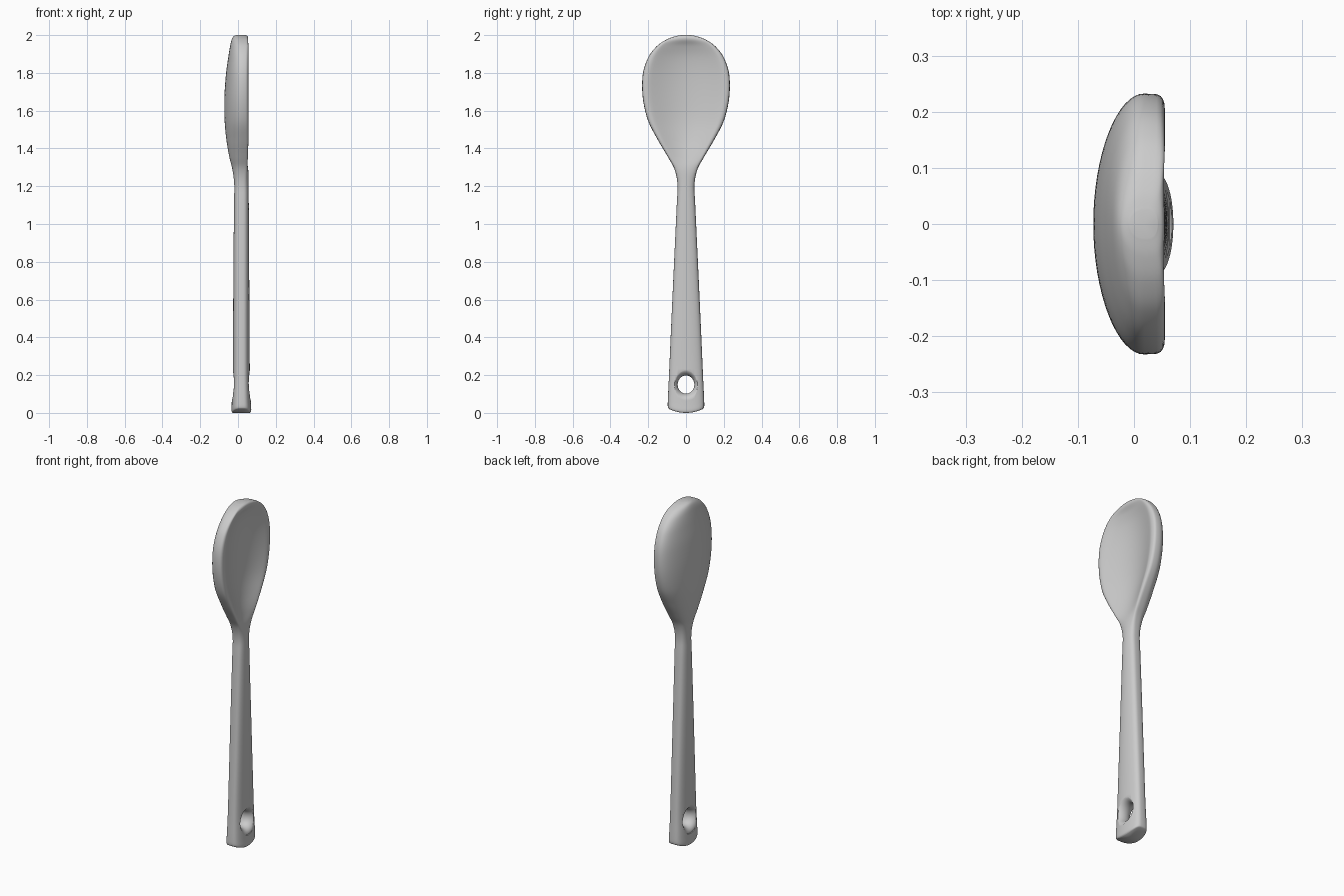
import bpy, bmesh
from math import sin, cos, pi, sqrt

if "Cube" in bpy.data.objects:
    bpy.data.objects.remove(bpy.data.objects["Cube"])

# Spoon stations: z, half width, back x, front x, dish depth, rim flatness (0 handle, 1 bowl)
ROWS = [
    (0.000, 0.088, -0.028, 0.064, 0.000, 0.0),
    (0.012, 0.096, -0.034, 0.070, 0.000, 0.0),
    (0.060, 0.096, -0.033, 0.068, 0.000, 0.0),
    (0.200, 0.090, -0.028, 0.063, 0.000, 0.0),
    (0.450, 0.079, -0.026, 0.061, 0.000, 0.0),
    (0.800, 0.063, -0.024, 0.059, 0.000, 0.0),
    (1.100, 0.049, -0.021, 0.057, 0.000, 0.0),
    (1.210, 0.045, -0.020, 0.056, 0.000, 0.0),
    (1.290, 0.061, -0.030, 0.056, 0.002, 0.4),
    (1.355, 0.096, -0.046, 0.055, 0.014, 0.8),
    (1.450, 0.152, -0.062, 0.055, 0.034, 1.0),
    (1.550, 0.202, -0.071, 0.055, 0.046, 1.0),
    (1.670, 0.229, -0.072, 0.055, 0.048, 1.0),
    (1.790, 0.229, -0.064, 0.055, 0.044, 1.0),
    (1.880, 0.201, -0.052, 0.055, 0.034, 1.0),
    (1.940, 0.156, -0.042, 0.055, 0.018, 1.0),
    (1.975, 0.106, -0.034, 0.055, 0.002, 0.8),
    (1.993, 0.060, -0.024, 0.052, 0.000, 0.4),
    (2.000, 0.025, -0.008, 0.042, 0.000, 0.0),
]
STEPS, SIDES, MID = 6, 64, 0.018


def catmull(a, b, c, d, t):
    return 0.5 * (2*b + (c - a)*t + (2*a - 5*b + 4*c - d)*t*t + (3*b - a - 3*c + d)*t**3)


def stations():
    last = len(ROWS) - 1
    for i in range(last):
        quad = [ROWS[max(0, min(last, i + k))] for k in (-1, 0, 1, 2)]
        for s in range(STEPS):
            yield [catmull(*v, s / STEPS) for v in zip(*quad)]
    yield list(ROWS[-1])


def section(z, w, back, front, dish, flat):
    flat = min(1, max(0, flat))
    back_power = 0.65 + min(1, max(0, (z - 1.2) / 0.25)) * 0.35
    sag = 0.02 * max(0, 1 - z / 0.15)
    pts = []
    for k in range(SIDES):
        a = 2 * pi * k / SIDES
        y, s = w * cos(a), sin(a)
        if s >= 0:
            rim = sqrt(1 - (1 - min(1, s / 0.49)) ** 2)      # rounded lip, then flat
            x = MID + (front - MID) * ((1 - flat) * s ** 0.6 + flat * rim)
            u = min(1, abs(cos(a)) / 0.87)
            x -= max(0, dish) * (1 - u * u) ** 1.2           # hollow of the bowl
        else:
            x = MID + (back - MID) * (-s) ** back_power
        pts.append((x, y, z + sag * (y / w) ** 2))
    return pts


def loft(name, rings):
    bm = bmesh.new()
    rows = [[bm.verts.new(p) for p in ring] for ring in rings]
    n = len(rows[0])
    for lo, hi in zip(rows, rows[1:]):
        for k in range(n):
            bm.faces.new((lo[k], lo[(k+1) % n], hi[(k+1) % n], hi[k]))
    # Caps: fan to the middle of each end ring
    for ring in (rows[0], rows[-1]):
        a, b = ring[n // 4].co, ring[3 * n // 4].co
        c = bm.verts.new((a + b) / 2)
        for k in range(n):
            bm.faces.new((ring[k], ring[(k+1) % n], c))
    bmesh.ops.recalc_face_normals(bm, faces=bm.faces[:])
    mesh = bpy.data.meshes.new(name)
    bm.to_mesh(mesh)
    bm.free()
    ob = bpy.data.objects.new(name, mesh)
    bpy.context.collection.objects.link(ob)
    return ob


# Bowl and handle in one continuous loft
spoon = loft("spoon", [section(*row) for row in stations()])

# Hanging hole: hourglass cutter gives rounded hole edges
hole_rings = []
for i in range(-13, 14):
    q = sin(pi / 2 * max(-12, min(12, i)) / 12)
    flare = 0.036 * (1 - sqrt(max(0, 1 - q * q)))
    x = MID + 0.046 * q + (0.03 * (1 if i > 0 else -1) if abs(i) == 13 else 0)
    hole_rings.append([(x, (0.044 + flare) * cos(2*pi*k/48),
                        0.15 + (0.048 + flare) * sin(2*pi*k/48)) for k in range(48)])
cutter = loft("hole_cutter", hole_rings)
cutter.hide_render = True

cut = spoon.modifiers.new("hanging_hole", 'BOOLEAN')
cut.operation, cut.solver, cut.object = 'DIFFERENCE', 'EXACT', cutter

bpy.context.view_layer.objects.active = spoon
spoon.select_set(True)
bpy.ops.object.modifier_apply(modifier=cut.name)
bpy.data.objects.remove(cutter)
bpy.ops.object.shade_smooth_by_angle(angle=1.0)
